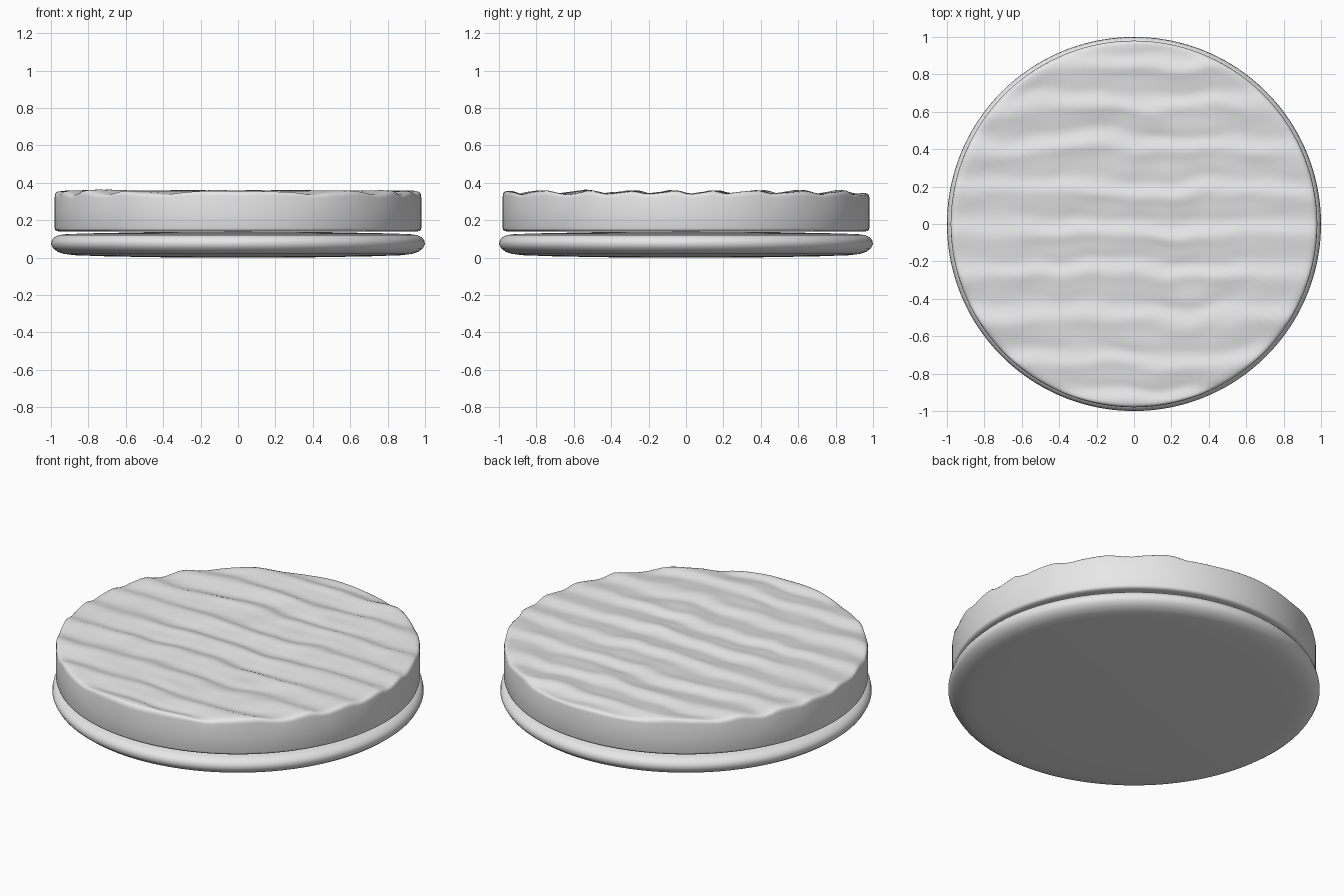
import bpy, bmesh, math
from mathutils import Vector, noise

SEGMENTS = 160

cube = bpy.data.objects.get("Cube")
if cube:
    bpy.data.objects.remove(cube, do_unlink=True)

grey = bpy.data.materials.new("light grey")
grey.use_nodes = True
grey.diffuse_color = (0.8, 0.8, 0.8, 1)
grey.node_tree.nodes["Principled BSDF"].inputs["Base Color"].default_value = (0.8, 0.8, 0.8, 1)


def ripple(x, y):
    """Height of wind-blown ripples running across x."""
    bend = noise.noise(Vector((x * 2.2, y * 2.2, 3.0)))
    fine = noise.noise(Vector((x * 5, y * 7, 8.0)))
    phase = math.tau * (y - 0.375) / 0.225 + 1.6 * bend + 0.8 * fine
    strength = 0.008 + 0.004 * noise.noise(Vector((x * 2, y * 3, 5.0)))
    return strength * (math.cos(phase) + 0.25 * math.sin(2 * phase)) + 0.004 * fine


def lathe(name, profile, relief=None):
    """Spin (radius, z) points, from bottom centre to top centre."""
    bm = bmesh.new()
    rings = []
    for radius, z in profile:
        count = SEGMENTS if radius else 1
        ring = []
        for i in range(count):
            a = math.tau * i / SEGMENTS
            x, y = radius * math.cos(a), radius * math.sin(a)
            ring.append(bm.verts.new((x, y, z + (relief(x, y, z) if relief else 0))))
        rings.append(ring)
    for low, high in zip(rings, rings[1:]):
        for i in range(SEGMENTS):
            j = (i + 1) % SEGMENTS
            if len(low) == 1:
                bm.faces.new((low[0], high[j], high[i]))
            elif len(high) == 1:
                bm.faces.new((low[i], low[j], high[0]))
            else:
                bm.faces.new((low[i], low[j], high[j], high[i]))
    mesh = bpy.data.meshes.new(name)
    bm.to_mesh(mesh)
    bm.free()
    mesh.materials.append(grey)
    obj = bpy.data.objects.new(name, mesh)
    bpy.context.collection.objects.link(obj)
    for other in bpy.context.selected_objects:
        other.select_set(False)
    obj.select_set(True)
    bpy.context.view_layer.objects.active = obj
    bpy.ops.object.shade_smooth_by_angle(angle=math.radians(50))
    return obj


# Base disc: slightly domed faces and a rounded rim
lathe("base_disc", [
    (0, 0), (0.4, 0.002), (0.7, 0.007), (0.87, 0.013), (0.93, 0.02),
    (0.965, 0.032), (0.988, 0.05), (1, 0.072), (0.996, 0.092),
    (0.983, 0.109), (0.96, 0.12), (0.92, 0.126), (0.8, 0.13),
    (0.5, 0.136), (0, 0.139)])

# Upper disc: straight wall, soft edges and a rippled top
wall = [(0, 0.14), (0.95, 0.14), (0.968, 0.142), (0.977, 0.148), (0.98, 0.157),
        (0.98, 0.24), (0.98, 0.325), (0.977, 0.338), (0.97, 0.345), (0.958, 0.348)]
top = [(0.94 * (1 - i / 60), 0.35) for i in range(60)] + [(0, 0.35)]
lathe("rippled_disc", wall + top,
      lambda x, y, z: ripple(x, y) * min(1, max(0, (z - 0.3) / 0.04)))
